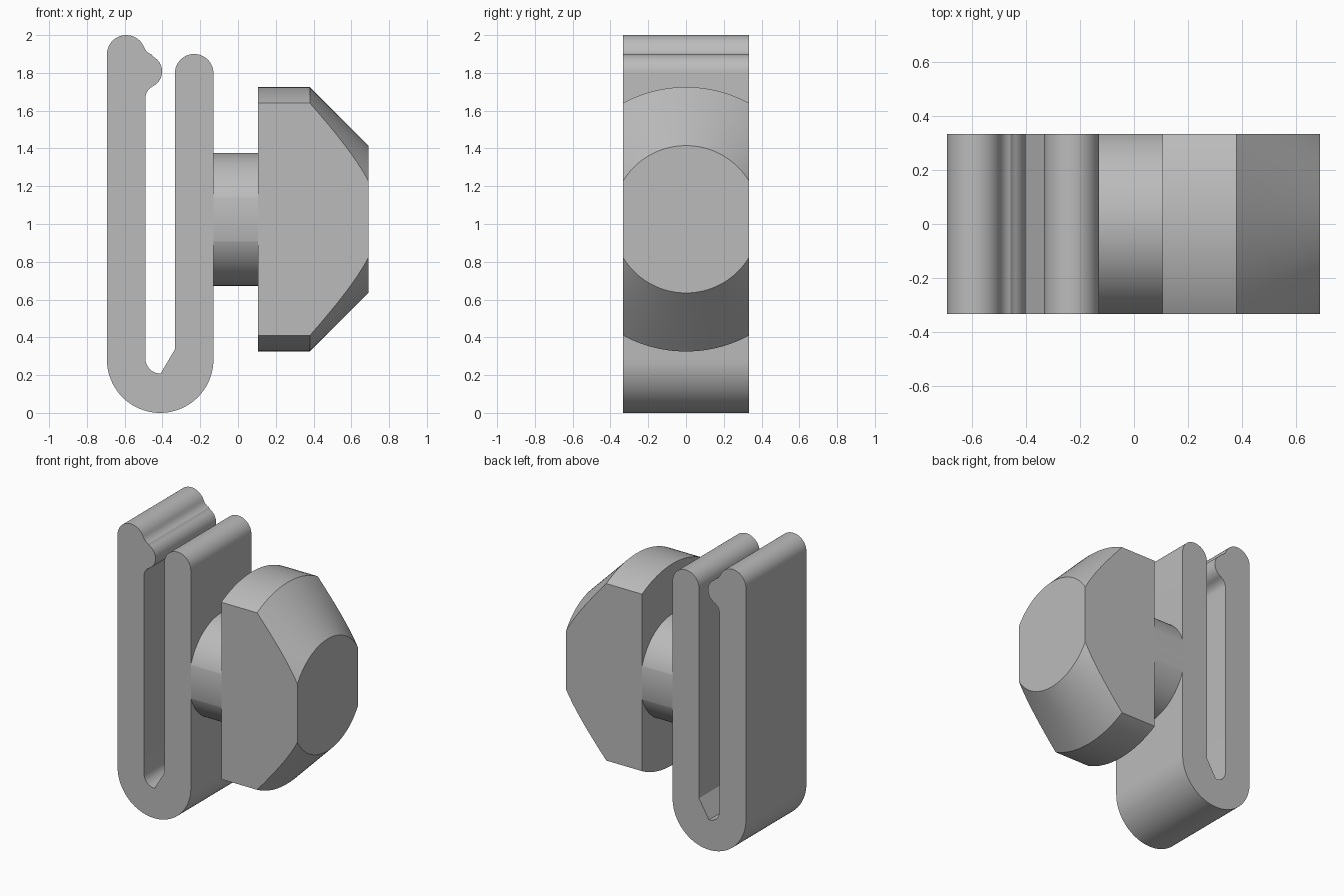
import bpy, bmesh, math
from mathutils import Vector

if "Cube" in bpy.data.objects:
    bpy.data.objects.remove(bpy.data.objects["Cube"], do_unlink=True)

HALF = 0.333        # half depth of every part
AXIS_Z = 1.025      # height of the knob axis

grey = bpy.data.materials.new("plain grey")
grey.use_nodes = True
COLOUR = (0.5, 0.5, 0.5, 1)
grey.diffuse_color = COLOUR
grey.node_tree.nodes["Principled BSDF"].inputs["Base Color"].default_value = COLOUR


def finish(bm, name):
    bmesh.ops.remove_doubles(bm, verts=bm.verts, dist=1e-5)
    bmesh.ops.recalc_face_normals(bm, faces=bm.faces)
    mesh = bpy.data.meshes.new(name)
    bm.to_mesh(mesh)
    bm.free()
    mesh.materials.append(grey)
    ob = bpy.data.objects.new(name, mesh)
    bpy.context.collection.objects.link(ob)
    bpy.ops.object.select_all(action="DESELECT")
    ob.select_set(True)
    bpy.context.view_layer.objects.active = ob
    bpy.ops.object.shade_smooth_by_angle(angle=math.radians(25))
    return ob


def arc(cx, cz, r, a0, a1, n):
    angles = [math.radians(a0 + (a1 - a0) * i / n) for i in range(n + 1)]
    return [(cx + r * math.cos(a), cz + r * math.sin(a)) for a in angles]


def extrude_profile(name, points):
    bm = bmesh.new()
    face = bm.faces.new([bm.verts.new((x, -HALF, z)) for x, z in points])
    out = bmesh.ops.extrude_face_region(bm, geom=[face], use_keep_orig=True)
    verts = [g for g in out["geom"] if isinstance(g, bmesh.types.BMVert)]
    bmesh.ops.translate(bm, verts=verts, vec=(0, 2 * HALF, 0))
    return finish(bm, name)


def turned_slab(name, sections, n=128):
    """Solid of rings (x, radius) about the x axis, cut flat front and back."""
    bm = bmesh.new()
    rings = []
    for x, r in sections:
        rings.append([bm.verts.new((x, r * math.sin(2 * math.pi * i / n),
                                    AXIS_Z + r * math.cos(2 * math.pi * i / n)))
                      for i in range(n)])
    for a, b in zip(rings, rings[1:]):
        for i in range(n):
            j = (i + 1) % n
            bm.faces.new((a[i], a[j], b[j], b[i]))
    bm.faces.new(rings[0])
    bm.faces.new(rings[-1])
    for side in (-1, 1):
        cut = bmesh.ops.bisect_plane(
            bm, geom=bm.verts[:] + bm.edges[:] + bm.faces[:],
            plane_co=Vector((0, side * HALF, 0)),
            plane_no=Vector((0, side, 0)), clear_outer=True)
        edges = [g for g in cut["geom_cut"] if isinstance(g, bmesh.types.BMEdge)]
        bmesh.ops.contextual_create(bm, geom=edges)
    return finish(bm, name)


# Spring clip: long arm with a catch bump, narrow slot, short arm, round base
clip = (arc(-0.592, 1.898, 0.102, 180, 22, 24)       # tip of the long arm
        + arc(-0.432, 1.962, 0.07, 202, 249, 8)[1:]  # hollow above the bump
        + arc(-0.49, 1.808, 0.088, 69, -64, 18)[1:]  # catch bump
        + arc(-0.42, 1.666, 0.07, 116, 180, 8)[1:]   # hollow below the bump
        + arc(-0.41, 0.288, 0.08, 180, 270, 10)      # slot bottom
        + [(-0.333, 0.338)]                          # slanted slot corner
        + arc(-0.232, 1.798, 0.102, 180, 0, 24)      # tip of the short arm
        + arc(-0.412, 0.282, 0.282, 0, -180, 40))    # round base
extrude_profile("spring_clip", clip)

# Short neck and tapered knob
turned_slab("neck", [(-0.13, 0.352), (0.105, 0.352)])
turned_slab("knob", [(0.105, 0.70), (0.38, 0.70), (0.69, 0.39)])
